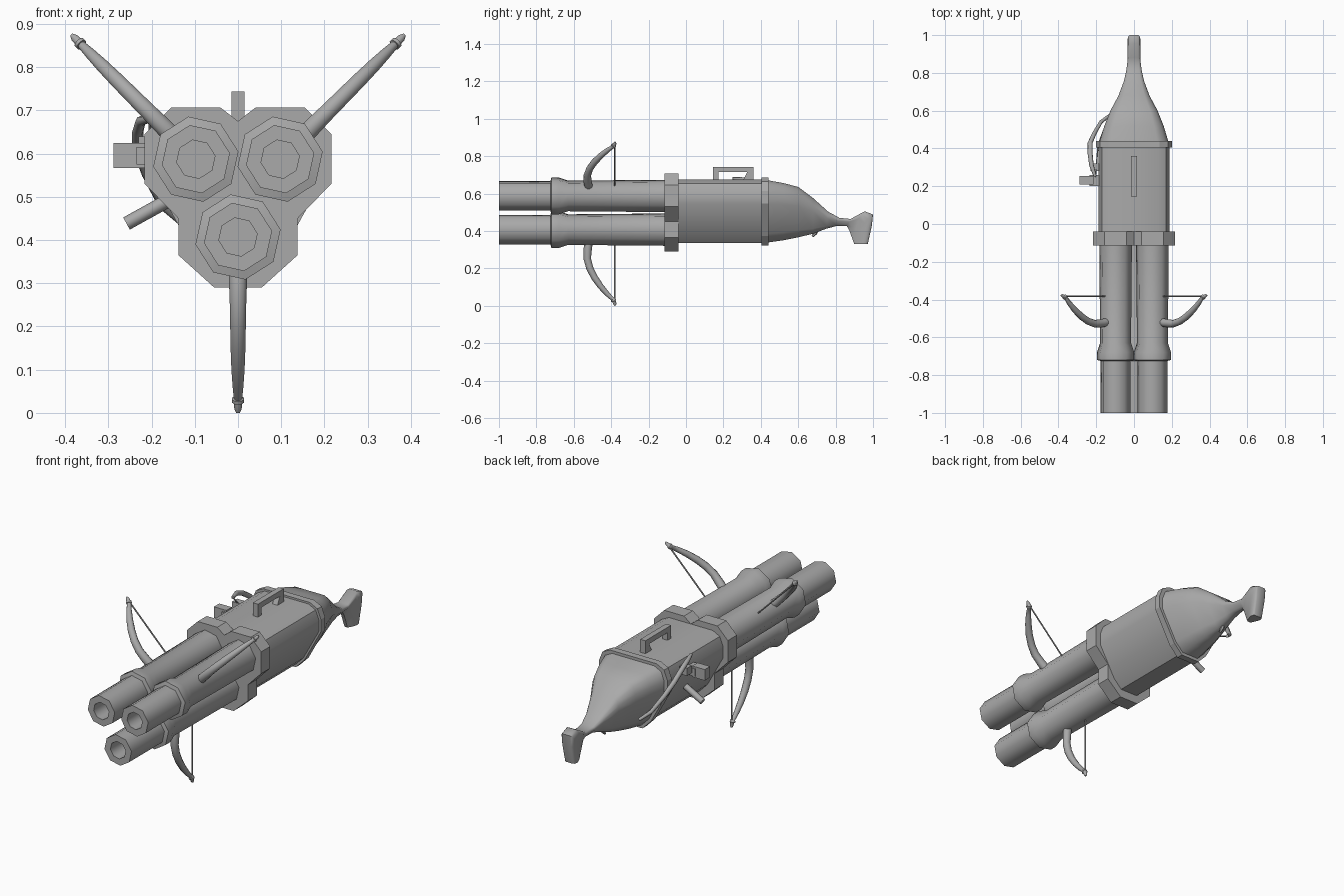
import bpy, bmesh, math
from mathutils import Vector

if "Cube" in bpy.data.objects:
    bpy.data.objects.remove(bpy.data.objects["Cube"])

grey = bpy.data.materials.new("gunmetal_grey")
grey.diffuse_color = (0.4, 0.4, 0.4, 1)
grey.use_nodes = True
grey.node_tree.nodes["Principled BSDF"].inputs["Base Color"].default_value = grey.diffuse_color


def finish(name, bm, smooth=None):
    bmesh.ops.remove_doubles(bm, verts=bm.verts, dist=1e-5)
    bmesh.ops.recalc_face_normals(bm, faces=bm.faces)
    me = bpy.data.meshes.new(name)
    bm.to_mesh(me)
    bm.free()
    me.materials.append(grey)
    ob = bpy.data.objects.new(name, me)
    bpy.context.collection.objects.link(ob)
    if smooth:
        bpy.ops.object.select_all(action='DESELECT')
        ob.select_set(True)
        bpy.context.view_layer.objects.active = ob
        bpy.ops.object.shade_smooth_by_angle(angle=math.radians(smooth))
    return ob


def loft(name, rings, smooth=None):
    """Skin a list of equal-length point rings and cap both ends."""
    bm = bmesh.new()
    vr = [[bm.verts.new(p) for p in r] for r in rings]
    n = len(vr[0])
    for a, b in zip(vr, vr[1:]):
        for i in range(n):
            j = (i + 1) % n
            bm.faces.new((a[i], a[j], b[j], b[i]))
    bm.faces.new(vr[0])
    bm.faces.new(vr[-1])
    return finish(name, bm, smooth)


def tube(name, path, radii, ref, sides=8):
    pts = [Vector(p) for p in path]
    rings = []
    for i, p in enumerate(pts):
        t = (pts[min(i + 1, len(pts) - 1)] - pts[max(i - 1, 0)]).normalized()
        u = t.cross(Vector(ref)).normalized()
        w = t.cross(u)
        rings.append([p + radii[i] * (math.cos(a) * u + math.sin(a) * w)
                      for a in (2 * math.pi * k / sides for k in range(sides))])
    return loft(name, rings, 50)


def box(name, lo, hi):
    (a, b, c), (d, e, f) = lo, hi
    return loft(name, [[(x, b, c), (x, e, c), (x, e, f), (x, b, f)] for x in (a, d)])


def mirrored(half):
    return half + [(-x, z) for x, z in reversed(half) if abs(x) > 1e-6]


def prism(name, outline, y0, y1):
    return loft(name, [[(x, y, z) for x, z in outline] for y in (y0, y1)])


# Three stepped octagonal barrels with open bores
barrel_profile = [(.045, -.78), (.045, -1), (.08, -1), (.08, -.725), (.1, -.72),
                  (.1, -.68), (.083, -.63), (.088, -.08)]
centres = {"left": (-.0975, .587), "right": (.0975, .587), "lower": (0, .407)}
for side, (cx, cz) in centres.items():
    rings = []
    for r, y in barrel_profile:
        rings.append([(cx + r * math.cos(a), y, cz + r * math.sin(a))
                      for a in (math.radians(10 + 45 * k) for k in range(8))])
    loft("barrel_" + side, rings, 46)

# Clover-shaped band joining the barrels to the housing
band = mirrored([(0, .675), (.04, .706), (.155, .706), (.216, .645), (.216, .53),
                 (.138, .45), (.138, .365), (.055, .29)])
prism("front_band", band, -.115, -.04)

# Housing and rear band share one rounded triangular section
section = mirrored([(0, 1), (.68, 1), (.9, .94), (1, .8), (1, .62), (.52, .14), (.27, 0)])


def ring(top, bot, w):
    return [(u * w, bot[0] + v * (top[0] - bot[0]), bot[1] + v * (top[1] - bot[1]))
            for u, v in section]


loft("housing", [ring((y, .675), (y, .335), .188) for y in (-.06, .43)], 35)
loft("rear_band", [ring((y, .685), (y, .322), .2) for y in (.405, .44)])

# Stock tapering to a drooping grip
stock = [((.43, .672), (.43, .337), .184), ((.52, .656), (.52, .35), .157),
         ((.6, .635), (.6, .366), .125), ((.68, .575), (.68, .385), .082),
         ((.76, .503), (.75, .412), .053), ((.82, .47), (.80, .425), .04),
         ((.88, .464), (.86, .425), .033), ((.955, .505), (.872, .405), .034),
         ((1.0, .488), (.885, .37), .034), ((.994, .43), (.892, .35), .033),
         ((.972, .33), (.9, .33), .03)]
loft("stock", [ring(*s) for s in stock], 50)

# Carrying handle
box("handle_bar", (-.015, .145, .715), (.015, .36, .743))
box("handle_front_leg", (-.015, .145, .66), (.015, .175, .72))
loft("handle_rear_leg", [[(x, .3, .66), (x, .36, .66), (x, .36, .72), (x, .33, .72)]
                         for x in (-.015, .015)])

# Bow limbs with nocked tips and taut strings, one per barrel: (radius out, y, thickness)
limb = [(.07, -.52, .022), (.1, -.525, .022), (.155, -.528, .02), (.205, -.515, .019),
        (.255, -.49, .018), (.305, -.455, .016), (.345, -.42, .013), (.372, -.392, .010),
        (.374, -.390, .014), (.382, -.386, .014), (.384, -.385, .010), (.397, -.380, .009),
        (.407, -.378, .004)]
s = math.sqrt(.5)
for side, (dx, dz) in {"left": (-s, s), "right": (s, s), "lower": (0, -1)}.items():
    cx, cz = centres[side]
    normal = (-dz, 0, dx)
    tube("bow_limb_" + side, [(cx + r * dx, y, cz + r * dz) for r, y, _ in limb],
         [t for _, _, t in limb], normal, 10)
    tube("bow_string_" + side, [(cx + r * dx, -.382, cz + r * dz) for r in (.07, .385)],
         [.004, .004], normal, 6)

# Side fitting: block, mount, crank rod and curved lever
box("side_block", (-.288, .21, .566), (-.215, .255, .624))
box("side_mount", (-.235, .2, .575), (-.17, .26, .615))
box("lever_pivot", (-.23, .28, .6), (-.185, .32, .64))
tube("crank_rod", [(-.258, .23, .438), (-.11, .23, .52)], [.016, .016], (0, 1, 0))
tube("curved_lever", [(-.205, .25, .68), (-.225, .31, .675), (-.232, .37, .65),
                      (-.232, .43, .61), (-.21, .48, .55), (-.175, .54, .48),
                      (-.13, .575, .44)],
     [.008, .012, .013, .013, .012, .01, .008], (1, 0, 0))
tube("lever_cord", [(-.205, .25, .68), (-.2, .3, .62), (-.19, .42, .53), (-.13, .575, .44)],
     [.004] * 4, (1, 0, 0), 6)

# Trigger under the stock
tube("trigger", [(0, .70, .41), (0, .692, .388), (0, .675, .37)], [.011, .01, .006], (1, 0, 0), 6)
